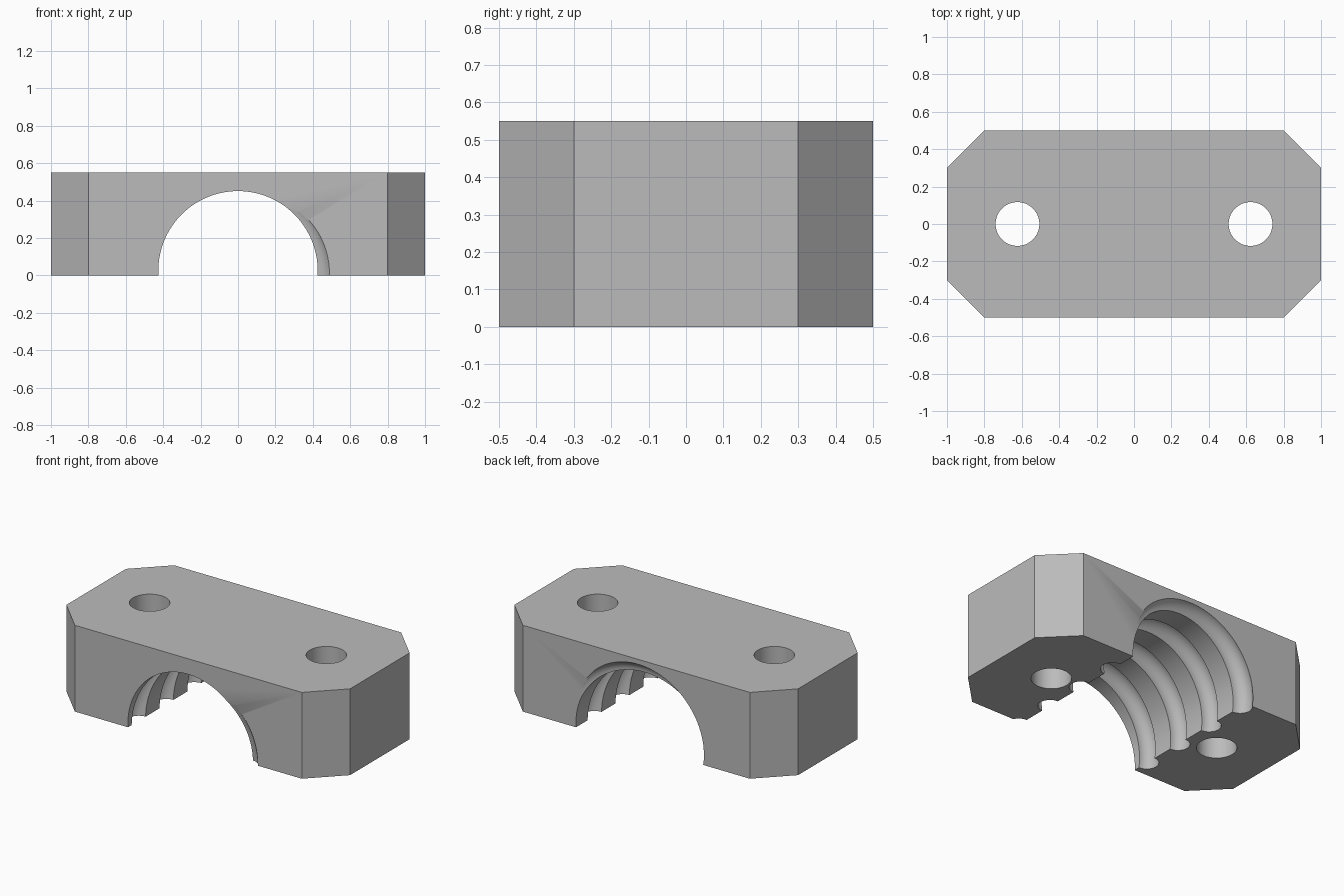
import bpy, bmesh
from math import sin, cos, pi, radians

if "Cube" in bpy.data.objects:
    bpy.data.objects.remove(bpy.data.objects["Cube"], do_unlink=True)

HEIGHT = 0.55
BORE, AXIS_Z = 0.426, 0.025             # bore radius and axis height
GROOVE, PITCH, START = 0.07, 0.28, -0.53

grey = bpy.data.materials.new("plain grey")
grey.use_nodes = True
colour = (0.5, 0.5, 0.5, 1)
grey.diffuse_color = colour
grey.node_tree.nodes["Principled BSDF"].inputs["Base Color"].default_value = colour


def add_object(name, bm):
    bmesh.ops.recalc_face_normals(bm, faces=bm.faces)
    mesh = bpy.data.meshes.new(name)
    bm.to_mesh(mesh)
    bm.free()
    mesh.materials.append(grey)
    obj = bpy.data.objects.new(name, mesh)
    bpy.context.collection.objects.link(obj)
    return obj


def prism(name, outline, z0, z1):
    bm = bmesh.new()
    base = bm.faces.new([bm.verts.new((x, y, z0)) for x, y in outline])
    top = bmesh.ops.extrude_face_region(bm, geom=[base])["geom"]
    bmesh.ops.translate(bm, vec=(0, 0, z1 - z0),
                        verts=[v for v in top if isinstance(v, bmesh.types.BMVert)])
    return add_object(name, bm)


def threaded_cutter():
    # Bore profile along y: flat lands with half-round grooves, twisted as it sweeps
    profile = [(-1.5, BORE)]
    for turn in range(-1, 6):
        centre = START + turn * PITCH
        for i in range(17):
            a = pi * i / 16
            profile.append((centre - GROOVE * cos(a), BORE + GROOVE * sin(a)))
    profile.append((1.5, BORE))

    bm = bmesh.new()
    rows, steps = [], 100
    # Both ends close onto fixed points below the block
    near = bm.verts.new((0, -1.5, -0.2))
    far = bm.verts.new((0, 1.5, -0.2))
    for s in range(steps + 1):
        t = radians(-15 + 210 * s / steps)
        rows.append([bm.verts.new((r * cos(t), y - PITCH * t / (2 * pi), AXIS_Z + r * sin(t)))
                     for y, r in profile])
    for a, b in zip(rows, rows[1:]):
        for i in range(len(a) - 1):
            bm.faces.new((a[i], a[i + 1], b[i + 1], b[i]))
        bm.faces.new((near, a[0], b[0]))
        bm.faces.new((far, b[-1], a[-1]))
    for row in (rows[0], rows[-1]):
        bm.faces.new([near] + row + [far])
    return add_object("bore_cutter", bm)


# Chamfered block
corners = [(1, -0.3), (1, 0.3), (0.8, 0.5), (-0.8, 0.5),
           (-1, 0.3), (-1, -0.3), (-0.8, -0.5), (0.8, -0.5)]
block = prism("clamp_block", corners, 0, HEIGHT)

# Threaded arch and two bolt holes
cutters = [threaded_cutter()]
for side in (-1, 1):
    circle = [(side * 0.623 + 0.117 * cos(2 * pi * i / 64), 0.117 * sin(2 * pi * i / 64))
              for i in range(64)]
    cutters.append(prism("bolt_hole_cutter", circle, -0.1, HEIGHT + 0.1))

bpy.context.view_layer.objects.active = block
for cutter in cutters:
    cutter.hide_render = True
    cut = block.modifiers.new("cut", "BOOLEAN")
    cut.operation, cut.solver, cut.object = "DIFFERENCE", "EXACT", cutter
    bpy.ops.object.modifier_apply(modifier=cut.name)
    bpy.data.objects.remove(cutter, do_unlink=True)

bpy.ops.object.select_all(action="DESELECT")
block.select_set(True)
bpy.ops.object.shade_smooth_by_angle(angle=radians(30))
